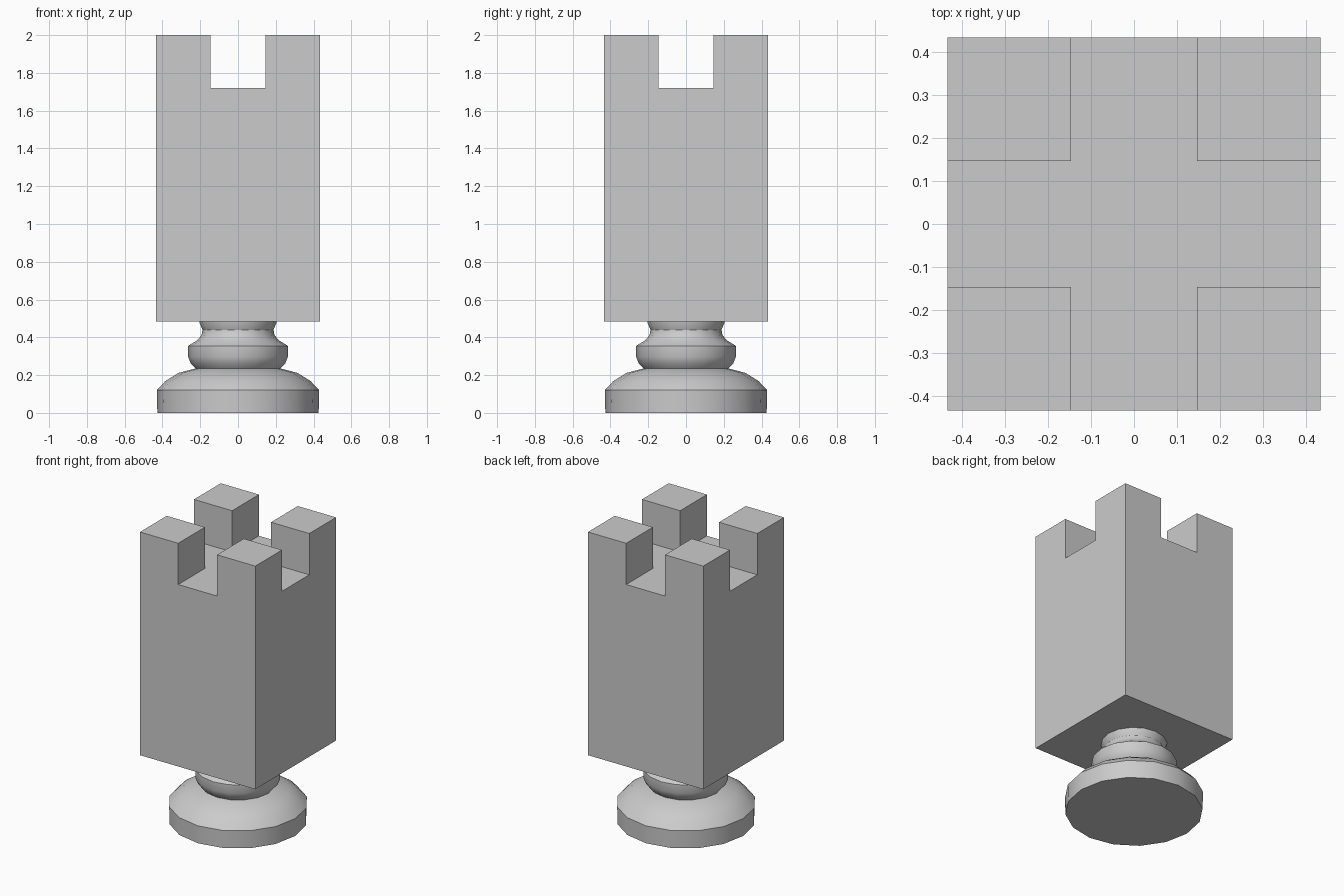
import bpy, bmesh, math
from mathutils import Vector

if "Cube" in bpy.data.objects:
    bpy.data.objects.remove(bpy.data.objects["Cube"])


def finish(name, bm):
    bmesh.ops.recalc_face_normals(bm, faces=bm.faces)
    mesh = bpy.data.meshes.new(name)
    bm.to_mesh(mesh)
    bm.free()
    obj = bpy.data.objects.new(name, mesh)
    bpy.context.collection.objects.link(obj)
    return obj


# Square tower: box cut into a 3 x 3 pattern, top corners raised as merlons
HALF, GAP = 0.433, 0.146
BOTTOM, FLOOR, TOP = 0.485, 1.72, 2.0
bm = bmesh.new()
bmesh.ops.create_cube(bm, size=1)
bmesh.ops.scale(bm, vec=(2 * HALF, 2 * HALF, FLOOR - BOTTOM), verts=bm.verts)
bmesh.ops.translate(bm, vec=(0, 0, (FLOOR + BOTTOM) / 2), verts=bm.verts)
for axis in (Vector((1, 0, 0)), Vector((0, 1, 0))):
    for side in (-GAP, GAP):
        bmesh.ops.bisect_plane(bm, geom=bm.verts[:] + bm.edges[:] + bm.faces[:],
                               plane_co=axis * side, plane_no=axis)
corners = []
for f in bm.faces:
    c = f.calc_center_median()
    if c.z > FLOOR - 0.001 and min(abs(c.x), abs(c.y)) > GAP:
        corners.append(f)
raised = bmesh.ops.extrude_discrete_faces(bm, faces=corners)["faces"]
for f in raised:
    bmesh.ops.translate(bm, vec=(0, 0, TOP - FLOOR), verts=f.verts)
bmesh.ops.dissolve_limit(bm, angle_limit=0.01, verts=bm.verts, edges=bm.edges)
finish("tower", bm)

# Turned pedestal: 16-sided lathe of a (radius, height) profile
SIDES = 16
PROFILE = [(0.427, 0), (0.43, 0.12), (0.385, 0.168), (0.315, 0.212), (0.225, 0.235),
           (0.25, 0.262), (0.264, 0.297), (0.264, 0.355), (0.215, 0.385),
           (0.193, 0.412), (0.188, 0.44), (0.205, 0.48), (0.205, 0.49)]
bm = bmesh.new()
rings = [[bm.verts.new((r * math.cos(2 * math.pi * i / SIDES),
                        r * math.sin(2 * math.pi * i / SIDES), z))
          for i in range(SIDES)] for r, z in PROFILE]
for low, high in zip(rings, rings[1:]):
    for i in range(SIDES):
        j = (i + 1) % SIDES
        bm.faces.new((low[i], low[j], high[j], high[i]))
bm.faces.new(rings[0][::-1])
bm.faces.new(rings[-1])
pedestal = finish("pedestal", bm)
bpy.context.view_layer.objects.active = pedestal
pedestal.select_set(True)
bpy.ops.object.shade_smooth_by_angle(angle=math.radians(30))
